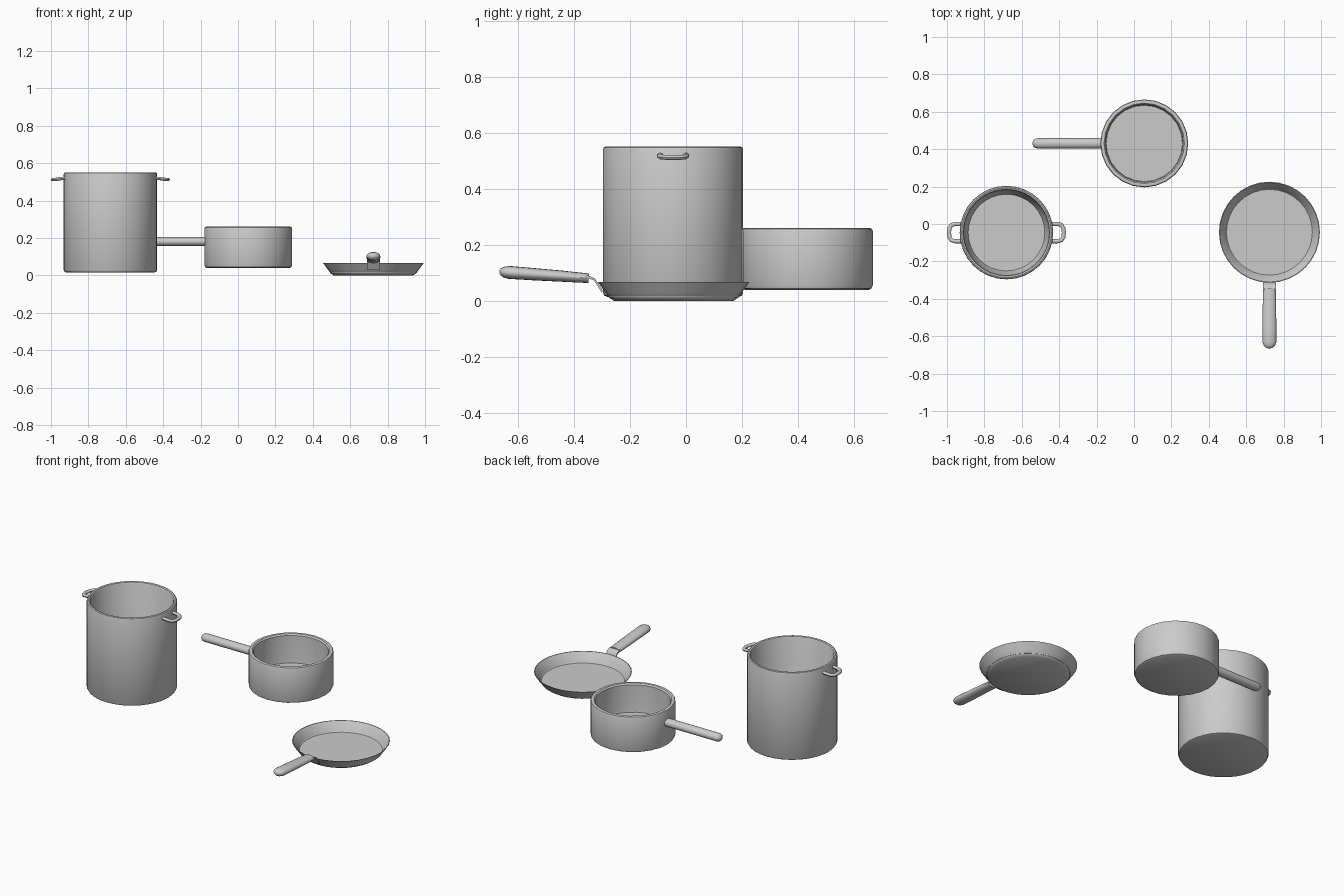
import bpy, math
from mathutils import Vector

if "Cube" in bpy.data.objects:
    bpy.data.objects.remove(bpy.data.objects["Cube"])


def finish(name, verts, faces, angle=40):
    me = bpy.data.meshes.new(name)
    me.from_pydata(verts, [], faces)
    me.update()
    ob = bpy.data.objects.new(name, me)
    bpy.context.collection.objects.link(ob)
    bpy.ops.object.select_all(action='DESELECT')
    ob.select_set(True)
    bpy.context.view_layer.objects.active = ob
    bpy.ops.object.mode_set(mode='EDIT')
    bpy.ops.mesh.select_all(action='SELECT')
    bpy.ops.mesh.normals_make_consistent(inside=False)
    bpy.ops.object.mode_set(mode='OBJECT')
    bpy.ops.object.shade_smooth_by_angle(angle=math.radians(angle))
    return ob


def skin(name, rings, angle=40):
    """Join equal rings of points into a closed, capped skin."""
    n = len(rings[0])
    verts = [p for r in rings for p in r]
    faces = [(k * n + i, k * n + (i + 1) % n, (k + 1) * n + (i + 1) % n, (k + 1) * n + i)
             for k in range(len(rings) - 1) for i in range(n)]
    faces += [tuple(range(n))[::-1], tuple(range(len(verts) - n, len(verts)))]
    return finish(name, verts, faces, angle)


def vessel(name, x, y, profile, sides):
    """Revolve an (r, z) profile: outer bottom -> rim -> inner floor."""
    a = [2 * math.pi * i / sides for i in range(sides)]
    return skin(name, [[(x + r * math.cos(t), y + r * math.sin(t), z) for t in a]
                       for r, z in profile], 35)


def tube(name, path, radii, side, sides=12):
    """Sweep ellipses (half width along 'side', half height) along a path."""
    pts = [Vector(p) for p in path]
    rings = []
    for i, (p, (w, h)) in enumerate(zip(pts, radii)):
        d = (pts[min(i + 1, len(pts) - 1)] - pts[max(i - 1, 0)]).normalized()
        s = Vector(side) if side else d.cross(Vector((0, 0, 1))).normalized()
        u = s.cross(d).normalized()
        rings.append([p + s * w * math.cos(2 * math.pi * k / sides)
                      + u * h * math.sin(2 * math.pi * k / sides) for k in range(sides)])
    return skin(name, rings)


# tall stock pot
px, py = -0.682, -0.046
vessel("stock_pot", px, py,
       [(0.236, 0.015), (0.245, 0.019), (0.25, 0.028), (0.25, 0.54), (0.247, 0.548),
        (0.24, 0.551), (0.232, 0.548), (0.228, 0.54), (0.222, 0.09), (0.205, 0.05)], 32)

# two loop handles on the stock pot
loop = [(0.235, -0.046, 0.52), (0.275, -0.046, 0.516), (0.294, -0.041, 0.513),
        (0.304, -0.025, 0.512), (0.307, 0, 0.512)]
loop += [(a, -b, c) for a, b, c in loop[-2::-1]]
for label, s in (("left", -1), ("right", 1)):
    tube("pot_handle_" + label, [(px + s * a, py + b, c) for a, b, c in loop],
         [(0.011, 0.009)] * len(loop), None, 10)

# saucepan
vessel("saucepan", 0.055, 0.431,
       [(0.221, 0.04), (0.231, 0.045), (0.235, 0.056), (0.235, 0.25), (0.232, 0.257),
        (0.225, 0.26), (0.215, 0.258), (0.208, 0.25), (0.206, 0.1), (0.204, 0.085)], 24)

# saucepan straight handle with rounded tip
tube("saucepan_handle",
     [(-0.17, 0.431, 0.181), (-0.515, 0.431, 0.181), (-0.53, 0.431, 0.181),
      (-0.538, 0.431, 0.181), (-0.542, 0.431, 0.181)],
     [(0.028, 0.024), (0.028, 0.024), (0.024, 0.021), (0.016, 0.014), (0.006, 0.005)],
     (0, 1, 0), 16)

# frying pan
fx, fy = 0.724, -0.044
vessel("frying_pan", fx, fy,
       [(0.212, 0), (0.228, 0.01), (0.243, 0.03), (0.27, 0.067),
        (0.266, 0.067), (0.24, 0.032), (0.231, 0.012)], 32)

# bent metal bracket between pan and grip
strip = [(-0.30, 0.033), (-0.318, 0.062), (-0.328, 0.077), (-0.355, 0.088)]
skin("frying_pan_bracket",
     [[(fx - 0.034, y, z - 0.004), (fx + 0.034, y, z - 0.004),
       (fx + 0.034, y + 0.003, z + 0.004), (fx - 0.034, y + 0.003, z + 0.004)]
      for y, z in strip], 30)

# frying pan grip, rising gently to a rounded end
grip = [(-0.347, 0.081, 0.034, 0.017), (-0.45, 0.089, 0.036, 0.02),
        (-0.55, 0.096, 0.037, 0.022), (-0.632, 0.102, 0.037, 0.023),
        (-0.65, 0.103, 0.03, 0.019), (-0.66, 0.104, 0.02, 0.013),
        (-0.665, 0.104, 0.008, 0.005)]
tube("frying_pan_grip", [(fx, y, z) for y, z, _, _ in grip],
     [(w, h) for _, _, w, h in grip], (1, 0, 0), 16)
